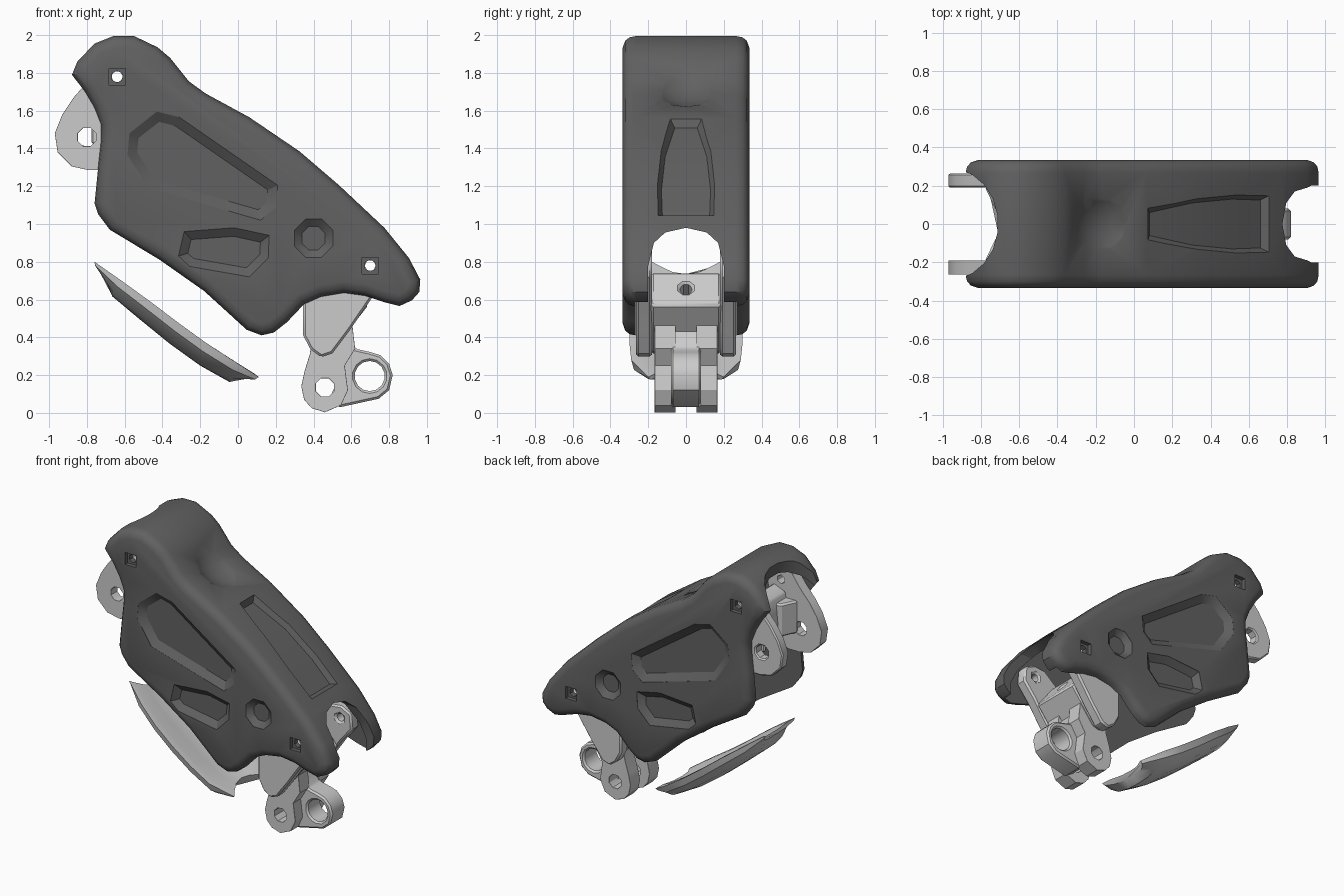
import bpy, bmesh, math
from mathutils import Vector as V

if "Cube" in bpy.data.objects:
    bpy.data.objects.remove(bpy.data.objects["Cube"])


def loft(name, rings):
    bm = bmesh.new()
    vs = [[bm.verts.new(p) for p in r] for r in rings]
    n = len(vs[0])
    for a, b in zip(vs, vs[1:]):
        for i in range(n):
            j = (i + 1) % n
            bm.faces.new((a[i], a[j], b[j], b[i]))
    bm.faces.new(vs[0])
    bm.faces.new(vs[-1])
    bmesh.ops.recalc_face_normals(bm, faces=bm.faces)
    me = bpy.data.meshes.new(name)
    bm.to_mesh(me)
    bm.free()
    ob = bpy.data.objects.new(name, me)
    bpy.context.collection.objects.link(ob)
    return ob


def at(pts, t, axis='y'):
    if axis == 'x':
        return [(t, a, b) for a, b in pts]
    if axis == 'z':
        return [(a, b, t) for a, b in pts]
    return [(a, t, b) for a, b in pts]


def prism(name, pts, lo, hi, axis='y'):
    return loft(name, [at(pts, lo, axis), at(pts, hi, axis)])


def inset(pts, d):
    n = len(pts)
    P = [V(p) for p in pts]
    area = sum(P[i - 1].x * P[i].y - P[i].x * P[i - 1].y for i in range(n))
    s = 1 if area > 0 else -1
    out = []
    for i in range(n):
        e1, e2 = (P[i] - P[i - 1]).normalized(), (P[(i + 1) % n] - P[i]).normalized()
        n1, n2 = V((-e1.y, e1.x)) * s, V((-e2.y, e2.x)) * s
        out.append(tuple(P[i] + (n1 + n2) * d / max(1 + n1.dot(n2), 0.7)))
    return out


def circle(x, z, r, n=8, rx=None):
    return [(x + (rx or r) * math.cos(2 * math.pi * (i + .5) / n),
             z + r * math.sin(2 * math.pi * (i + .5) / n)) for i in range(n)]


def apply(ob, mod):
    bpy.ops.object.select_all(action='DESELECT')
    bpy.context.view_layer.objects.active = ob
    ob.select_set(True)
    bpy.ops.object.modifier_apply(modifier=mod.name)


def cut(ob, cutter):
    m = ob.modifiers.new("cut", 'BOOLEAN')
    m.operation, m.solver, m.object = 'DIFFERENCE', 'EXACT', cutter
    apply(ob, m)
    bpy.data.objects.remove(cutter)


def drill(ob, x, z, r, n=8):
    cut(ob, prism("drill", circle(x, z, r, n), -.6, .6))


def finish(ob, bevel=0.012, angle=32):
    if bevel:
        m = ob.modifiers.new("bevel", 'BEVEL')
        m.width, m.segments, m.limit_method, m.angle_limit = bevel, 1, 'ANGLE', math.radians(45)
        apply(ob, m)
    bpy.ops.object.select_all(action='DESELECT')
    bpy.context.view_layer.objects.active = ob
    ob.select_set(True)
    bpy.ops.object.shade_smooth_by_angle(angle=math.radians(angle))


PIN_A, PIN_B = (-.64, 1.78), (.70, .78)

# Shell: rounded side outline lofted across y
outline = [(-.88, 1.79), (-.85, 1.86), (-.76, 1.955), (-.66, 1.995), (-.55, 1.995), (-.425, 1.935),
           (-.36, 1.88), (-.26, 1.755), (-.17, 1.69), (.06, 1.565), (.325, 1.385), (.535, 1.205),
           (.775, .98), (.905, .82), (.965, .705), (.96, .64), (.92, .595), (.855, .565),
           (.775, .585), (.67, .62), (.56, .635), (.44, .615), (.35, .575), (.26, .48),
           (.19, .425), (.125, .41), (.045, .44), (-.07, .545), (-.18, .645), (-.415, .81),
           (-.68, .97), (-.74, 1.05), (-.76, 1.11), (-.74, 1.31), (-.725, 1.445), (-.725, 1.525),
           (-.76, 1.615), (-.81, 1.70)]
prof = [(.06, .335), (.025, .322), (.007, .3), (0, .265)]
rings = [at(inset(outline, d), -y) for d, y in prof] + [at(inset(outline, d), y) for d, y in prof[::-1]]
shell = loft("outer_shell", rings)

# Hollow interior, open below and at both ends
inner = inset(outline, .07)[2:14]
cut(shell, prism("cavity", [(-1.1, 1.72), (-.86, 1.76), (-.81, 1.82)] + inner +
                 [(.9, .68), (.9, -.2), (-1.1, -.2)], -.268, .268))

# Scooped ends of the roof
cut(shell, prism("end_arch", [(-.2, .2), (-.2, .78), (-.17, .9), (-.11, .955), (0, .98), (.11, .955),
                              (.17, .9), (.2, .78), (.2, .2)], .55, 1.3, 'x'))
cut(shell, prism("head_scoop", circle(-.96, 0, .29, 20, rx=.25), 1.0, 2.3, 'z'))

# Side pockets and pin sockets
big = [(-.43, 1.595), (-.575, 1.48), (-.585, 1.365), (-.47, 1.19), (.12, 1.02), (.2, 1.09), (.21, 1.205), (-.31, 1.565)]
small = [(-.285, .96), (-.02, .98), (.165, .94), (.16, .82), (.06, .72), (-.255, .775), (-.315, .83)]
for s in (-1, 1):
    for pts, slope in ((big, .05), (small, .045), (circle(.4, .925, .11), .04)):
        cut(shell, loft("pocket", [at(pts, s * .4), at(pts, s * .334), at(inset(pts, slope), s * .298)]))
    for x, z in (PIN_A, PIN_B):
        cut(shell, prism("socket", circle(x, z, .062, 4), s * .305, s * .4))
for x, z in (PIN_A, PIN_B):
    drill(shell, x, z, .032, 6)

# Roof pocket following the curved back, and round dimple
path = [(.05, 1.57, .10), (.325, 1.385, .15), (.535, 1.205, .17), (.72, 1.03, .165)]
rings = []
for i, (x, z, w) in enumerate(path):
    a, b = path[max(i - 1, 0)], path[min(i + 1, 3)]
    t = V((b[0] - a[0], 0, b[1] - a[1])).normalized()
    nrm = V((-t.z, 0, t.x))
    p = V((x, 0, z))
    low = p - nrm * .035 + t * (.06 if i == 0 else -.05 if i == 3 else 0)
    top = p + nrm * .03
    rings.append([low + V((0, -w + .04, 0)), low + V((0, w - .04, 0)),
                  top + V((0, w, 0)), top + V((0, -w, 0))])
cut(shell, loft("roof_pocket", rings))
nrm = V((.5, 0, .866))
bpy.ops.mesh.primitive_uv_sphere_add(segments=20, ring_count=12, radius=.29,
                                     location=V((-.17, 0, 1.69)) + nrm * .255)
cut(shell, bpy.context.object)

dark = bpy.data.materials.new("dark_grey")
dark.diffuse_color = (.12, .12, .12, 1)
dark.use_nodes = True
dark.node_tree.nodes["Principled BSDF"].inputs["Base Color"].default_value = dark.diffuse_color
shell.data.materials.append(dark)
finish(shell, 0)

# Upper link: two teardrop plates with a web between
plate = [(-.72, 1.86), (-.79, 1.76), (-.87, 1.67), (-.93, 1.58), (-.97, 1.48), (-.955, 1.38), (-.88, 1.305),
         (-.79, 1.285), (-.69, 1.285), (-.6, 1.38), (-.54, 1.65), (-.53, 1.79), (-.57, 1.87), (-.64, 1.89)]
for s, side in ((-1, "front"), (1, "back")):
    ob = prism("upper_link_plate_" + side, plate, s * .19, s * .264)
    drill(ob, -.8, 1.46, .052)
    drill(ob, *PIN_A, .032, 6)
    finish(ob)
    gusset = prism("upper_link_gusset_" + side, [(-.78, s * .195), (-.6, s * .195), (-.6, s * .07), (-.72, s * .07)],
                   1.42, 1.66, 'z')
    finish(gusset)
web = prism("upper_link_web", [(-.68, 1.70), (-.70, 1.5), (-.66, 1.36), (-.6, 1.4), (-.55, 1.66), (-.58, 1.74)], -.195, .195)
finish(web)

# Lower bracket: side plates and drilled web
cheek = [(.345, .6), (.345, .41), (.385, .335), (.44, .295), (.5, .315), (.59, .435), (.71, .61), (.80, .72),
         (.79, .83), (.71, .87), (.62, .86), (.5, .76)]
for s, side in ((-1, "front"), (1, "back")):
    ob = prism("bracket_plate_" + side, cheek, s * .18, s * .264)
    drill(ob, *PIN_B, .032, 6)
    finish(ob)
block = prism("bracket_web", [(.36, .58), (.36, .41), (.44, .31), (.5, .33), (.69, .57), (.56, .74), (.48, .73)], -.185, .185)
d = V((.79, 0, .61))
side_v, up = V((0, 1, 0)), V((-.61, 0, .79))
c = V((.62, 0, .66))
cut(block, loft("bolt_hole", [[c + d * k + side_v * a + up * b for a, b in circle(0, 0, .035)] for k in (-.12, .1)]))
finish(block)

# Knuckle: two ears and a ringed lug
ear = [(.335, .14), (.352, .22), (.38, .31), (.40, .45), (.605, .47), (.62, .34), (.565, .25), (.582, .12),
       (.545, .04), (.46, .003), (.39, .025), (.35, .07)]
for s, side in ((-1, "front"), (1, "back")):
    ob = prism("knuckle_ear_" + side, ear, s * .055, s * .166)
    drill(ob, .46, .135, .052)
    finish(ob)
lug = prism("knuckle_lug", [(.48, .065), (.54, .03), (.745, .075), (.8, .12), (.819, .2), (.80, .26), (.755, .305),
                            (.70, .322), (.62, .34), (.58, .44), (.46, .44), (.46, .25), (.53, .18)], -.08, .08)
drill(lug, .697, .195, .08, 14)
finish(lug)

# Floating pad: shallow dish with rounded belly and notched ends
top = [(-.76, .80), (-.61, .695), (-.465, .59), (-.32, .48), (-.175, .375), (-.03, .28), (.11, .19)]
bot = [(-.77, .765), (-.69, .635), (-.52, .495), (-.36, .365), (-.2, .25), (-.02, .145), (.08, .145)]
wid = [.18, .25, .29, .30, .30, .29, .2]
notch = [.09, .03, 0, 0, 0, -.03, -.09]
rings = []
for (tx, tz), (bx, bz), w, k in zip(top, bot, wid, notch):
    ring = []
    for v, depth in [(-1, 0), (-.8, 0), (-.4, .25), (0, .3), (.4, .25), (.8, 0), (1, 0),
                     (.95, .4), (.7, .8), (.35, .97), (0, 1), (-.35, .97), (-.7, .8), (-.95, .4)]:
        sh = k * (1 - v * v)
        ring.append((tx + (bx - tx) * depth + sh * .8, v * w, tz + (bz - tz) * depth - sh * .6))
    rings.append(ring)
finish(loft("contact_pad", rings), 0)
